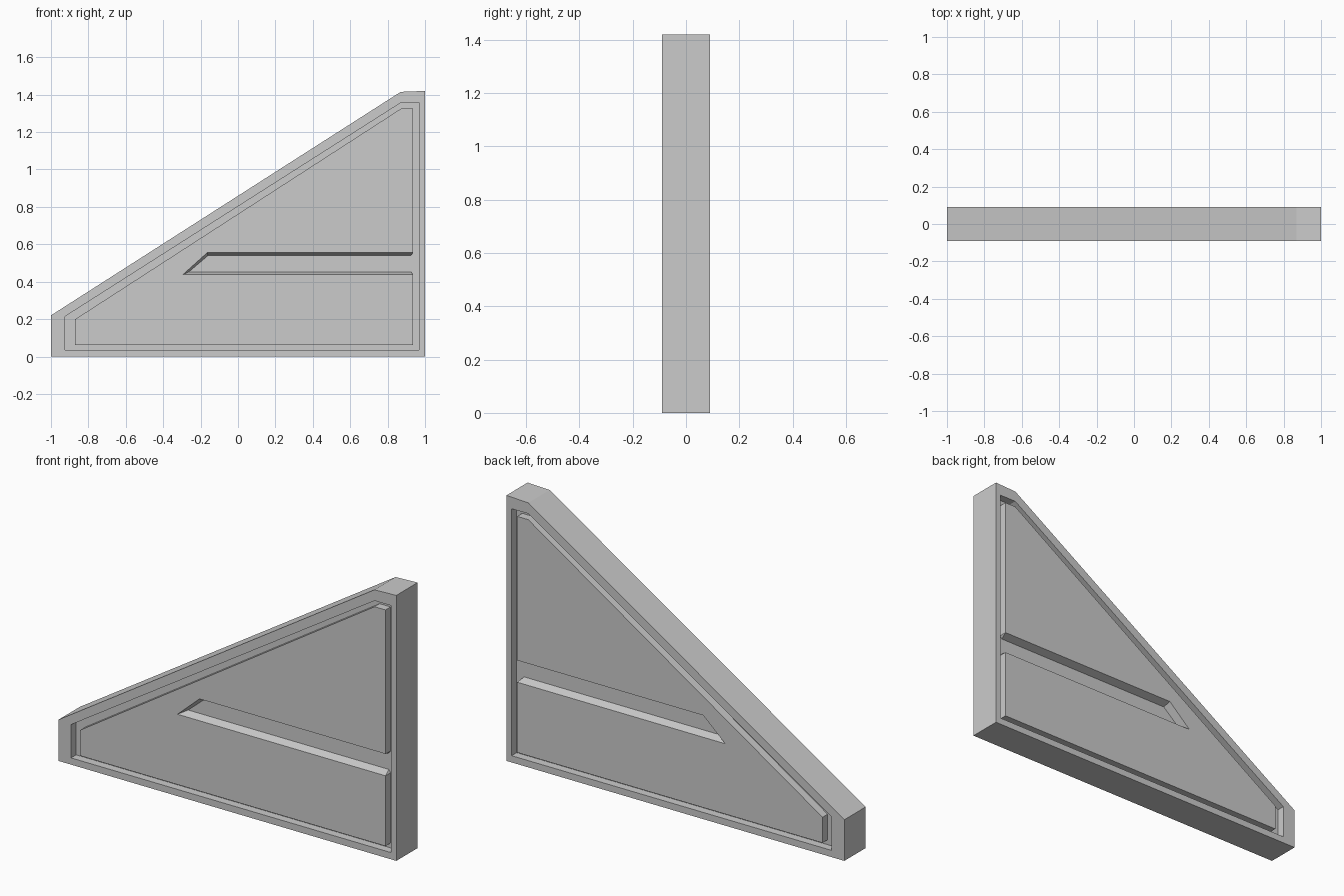
import bpy
import bmesh

cube = bpy.data.objects.get("Cube")
if cube:
    bpy.data.objects.remove(cube, do_unlink=True)

HALF = 0.09     # half thickness of the slab
FLOOR = 0.047   # distance of the groove floor from the middle plane

grey = bpy.data.materials.new("plain_grey")
grey.use_nodes = True
grey.diffuse_color = (0.6, 0.6, 0.6, 1)
grey.node_tree.nodes["Principled BSDF"].inputs["Base Color"].default_value = (0.6, 0.6, 0.6, 1)


def loft(name, rings, cap_start=True):
    """Join (outline, y) rings with equal point counts and cap the ends."""
    bm = bmesh.new()
    loops = [[bm.verts.new((x, y, z)) for x, z in outline] for outline, y in rings]
    for a, b in zip(loops, loops[1:]):
        n = len(a)
        for i in range(n):
            j = (i + 1) % n
            bm.faces.new((a[i], a[j], b[j], b[i]))
    if cap_start:
        bm.faces.new(loops[0])
    bm.faces.new(loops[-1])
    bmesh.ops.remove_doubles(bm, verts=bm.verts, dist=0.0005)
    bmesh.ops.recalc_face_normals(bm, faces=bm.faces)
    mesh = bpy.data.meshes.new(name)
    bm.to_mesh(mesh)
    bm.free()
    mesh.materials.append(grey)
    obj = bpy.data.objects.new(name, mesh)
    bpy.context.collection.objects.link(obj)
    return obj


# Frame: slab with a shallow pocket on both sides
outer = [(-1, 0), (1, 0), (1, 1.42), (0.87, 1.415), (-1, 0.22)]
pocket = [(-0.925, 0.036), (0.969, 0.036), (0.969, 1.357), (0.871, 1.357), (-0.925, 0.214)]
loft("wedge_frame", [(pocket, -FLOOR), (pocket, -HALF), (outer, -HALF),
                     (outer, HALF), (pocket, HALF), (pocket, FLOOR)])

# Panels: raised flush with the frame, with a slope-sided slot open to the right
before = [(-0.871, 0.062), (0.936, 0.062)]
after = [(0.936, 1.325), (0.871, 1.325), (-0.871, 0.199)]
slot_top = [(0.936, 0.438), (0.936, 0.438), (-0.295, 0.438),
            (-0.165, 0.555), (0.936, 0.555), (0.936, 0.555)]
slot_base = [(0.936, 0.438), (0.925, 0.453), (-0.262, 0.453),
             (-0.16, 0.54), (0.925, 0.54), (0.936, 0.555)]
for name, side in (("front_panel", -1), ("back_panel", 1)):
    loft(name, [(before + slot_base + after, side * FLOOR),
                (before + slot_top + after, side * HALF)], cap_start=False)
